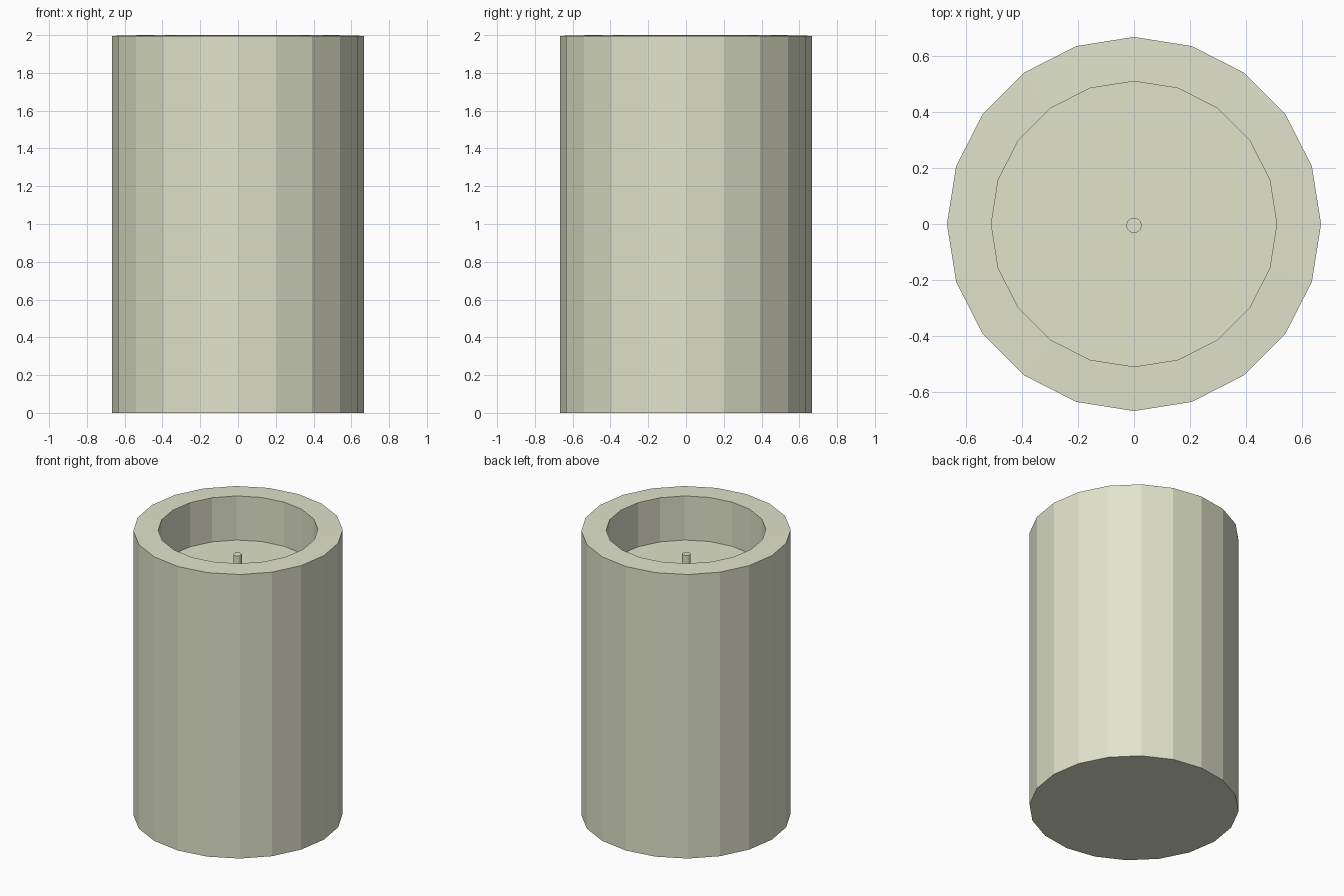
import bpy, bmesh
from math import cos, sin, tau

if "Cube" in bpy.data.objects:
    bpy.data.objects.remove(bpy.data.objects["Cube"])

wax = bpy.data.materials.new("wax")
wax.diffuse_color = (0.75, 0.77, 0.60, 1)
wax.use_nodes = True
wax.node_tree.nodes["Principled BSDF"].inputs["Base Color"].default_value = wax.diffuse_color


def lathe(name, profile, sides, location=(0, 0, 0)):
    """Closed flat-faced solid from (radius, z) rings, capped at both ends."""
    bm = bmesh.new()
    rings = [[bm.verts.new((r * cos(tau * i / sides), r * sin(tau * i / sides), z))
              for i in range(sides)] for r, z in profile]
    for a, b in zip(rings, rings[1:]):
        for i in range(sides):
            j = (i + 1) % sides
            bm.faces.new((a[i], a[j], b[j], b[i]))
    bm.faces.new(rings[0][::-1])
    bm.faces.new(rings[-1])
    mesh = bpy.data.meshes.new(name)
    bm.to_mesh(mesh)
    bm.free()
    mesh.materials.append(wax)
    obj = bpy.data.objects.new(name, mesh)
    obj.location = location
    bpy.context.collection.objects.link(obj)
    return obj


# Candle body: outer wall, rim, recess wall and recess floor
lathe("candle_body", [(0.667, 0), (0.667, 1.996), (0.509, 2.0), (0.509, 1.69)], 20)

# Wick standing in the recess
lathe("wick", [(0.027, 1.68), (0.027, 1.83)], 20, (0, -0.005, 0))
